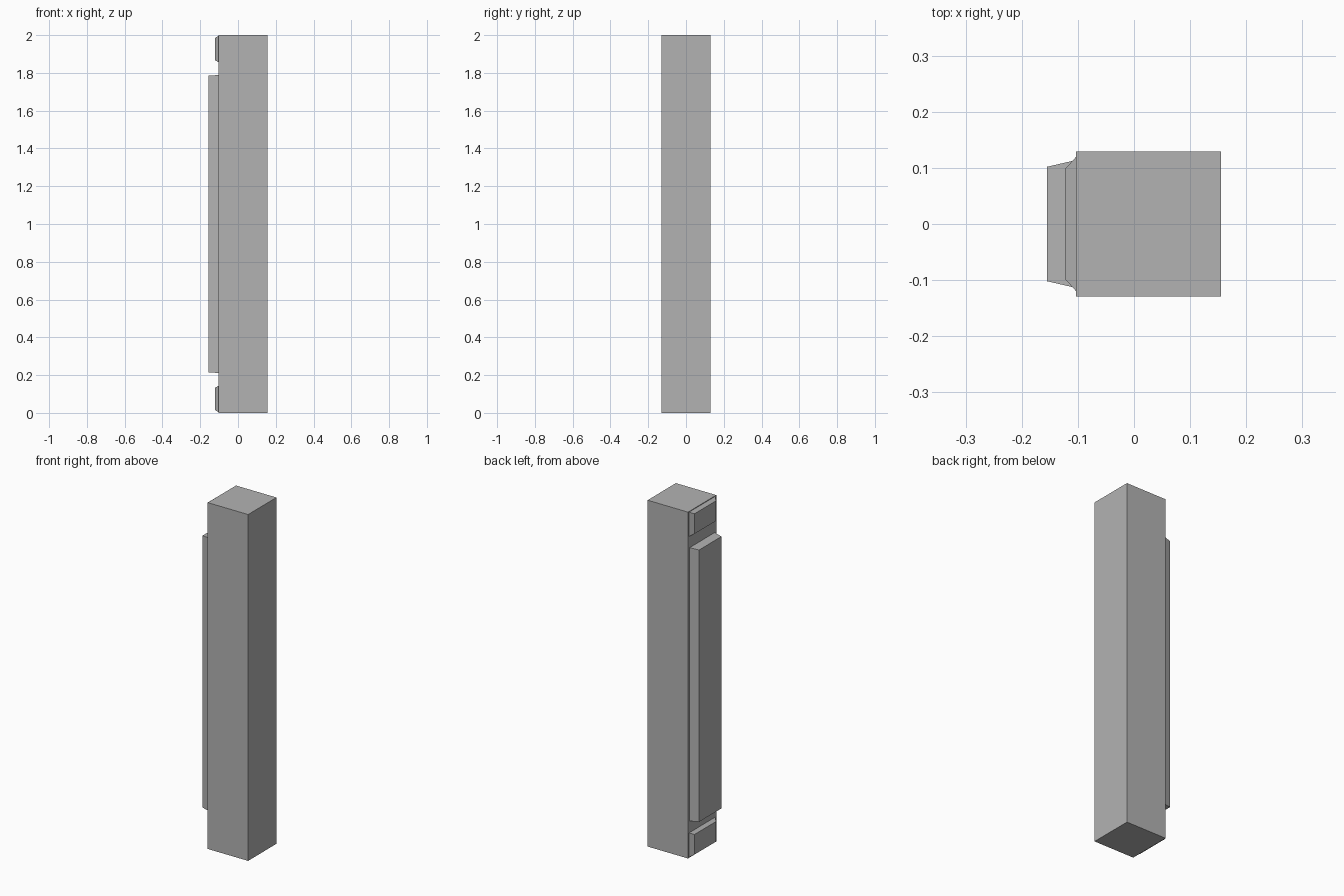
import bpy
import bmesh

# Remove the default object
cube = bpy.data.objects.get("Cube")
if cube:
    bpy.data.objects.remove(cube, do_unlink=True)

# Single plain grey
GREY = (0.45, 0.45, 0.45, 1.0)
grey = bpy.data.materials.new("plain_grey")
grey.use_nodes = True
grey.diffuse_color = GREY
grey.node_tree.nodes["Principled BSDF"].inputs["Base Color"].default_value = GREY

BACK = -0.103   # side face of the post that carries the raised panels


def block(name, x_near, x_far, half_y, z_low, z_high, inset_y=0.0, inset_z=0.0):
    """Box from x_near to x_far whose x_far face is shrunk by the insets."""
    bm = bmesh.new()
    bmesh.ops.create_cube(bm, size=2)
    for v in bm.verts:
        far = v.co.x < 0
        dy, dz = (inset_y, inset_z) if far else (0, 0)
        v.co.x = x_far if far else x_near
        v.co.y *= half_y - dy
        v.co.z = z_high - dz if v.co.z > 0 else z_low + dz
    mesh = bpy.data.meshes.new(name)
    bm.to_mesh(mesh)
    bm.free()
    mesh.materials.append(grey)
    obj = bpy.data.objects.new(name, mesh)
    bpy.context.collection.objects.link(obj)
    return obj


# Square post
block("post", 0.155, BACK, 0.129, 0, 2)

# Long tapered panel on the side
block("long_panel", BACK, -0.155, 0.114, 0.211, 1.789, 0.012, 0.004)

# Short bevelled panels at both ends
for name, low in (("lower_panel", 0.004), ("upper_panel", 1.856)):
    block(name, BACK, -0.123, 0.12, low, low + 0.14, 0.022, 0.012)
